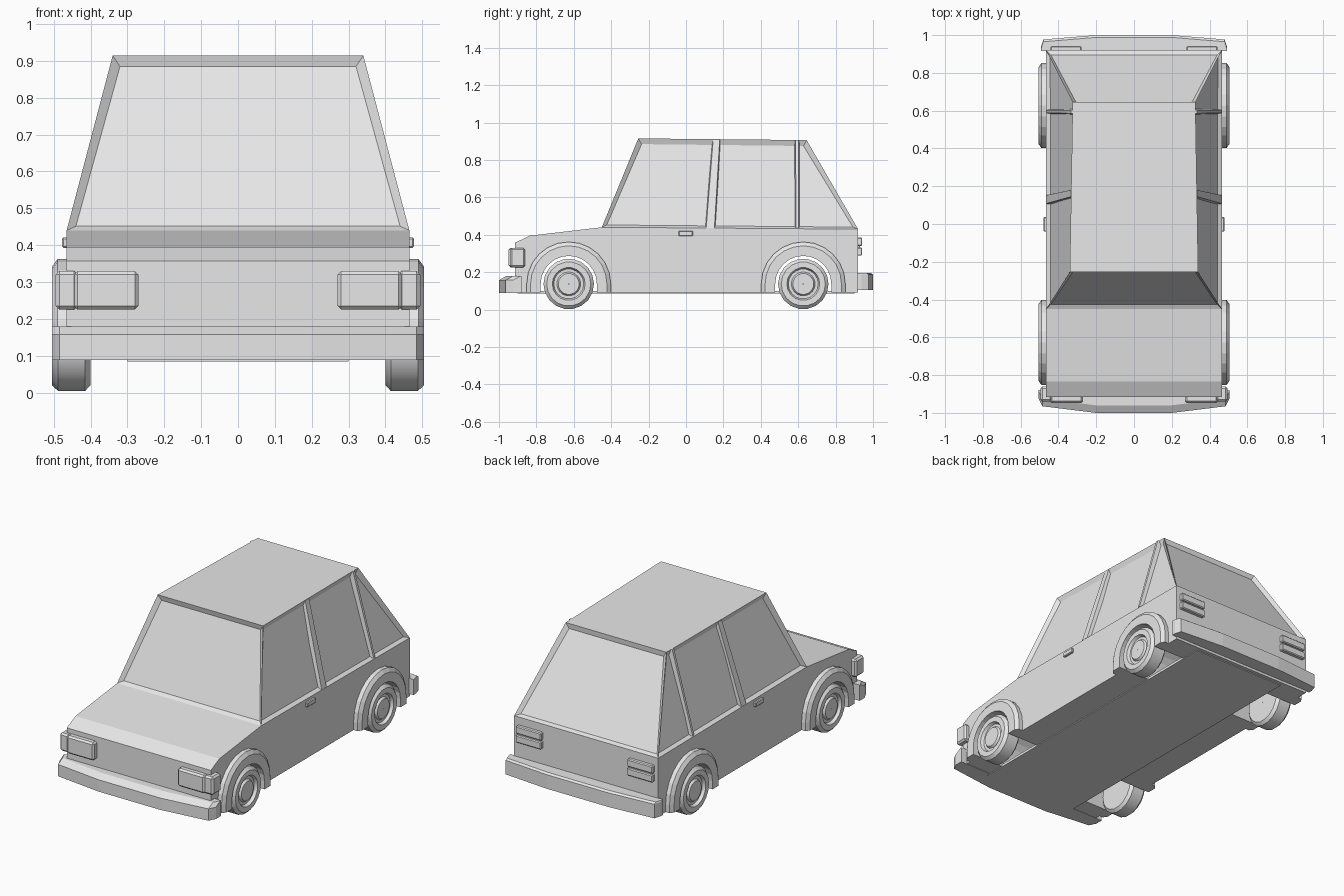
import bpy, bmesh
from math import sin, cos, pi

if "Cube" in bpy.data.objects:
    bpy.data.objects.remove(bpy.data.objects["Cube"], do_unlink=True)

grey = bpy.data.materials.new("plain grey")
grey.use_nodes = True
grey.diffuse_color = (0.8, 0.8, 0.8, 1)
grey.node_tree.nodes["Principled BSDF"].inputs["Base Color"].default_value = (0.8, 0.8, 0.8, 1)


def finish(name, bm, mirror=False, bevel=0, smooth=False):
    bmesh.ops.recalc_face_normals(bm, faces=bm.faces)
    mesh = bpy.data.meshes.new(name)
    bm.to_mesh(mesh)
    bm.free()
    mesh.materials.append(grey)
    obj = bpy.data.objects.new(name, mesh)
    bpy.context.collection.objects.link(obj)
    if bevel:
        mod = obj.modifiers.new("bevel", "BEVEL")
        mod.width, mod.segments = bevel, 1
    if mirror:
        obj.modifiers.new("mirror", "MIRROR").use_mirror_merge = False
    if smooth:
        bpy.ops.object.select_all(action="DESELECT")
        obj.select_set(True)
        bpy.context.view_layer.objects.active = obj
        bpy.ops.object.shade_smooth_by_angle(angle=pi / 6)
    return obj


def loft(sections, ring=False):
    """Skin closed cross-sections; cap the ends unless they form a ring."""
    bm = bmesh.new()
    rows = [[bm.verts.new(p) for p in s] for s in sections]
    pairs = list(zip(rows, rows[1:])) + ([(rows[-1], rows[0])] if ring else [])
    for a, b in pairs:
        for i in range(len(a)):
            j = (i + 1) % len(a)
            bm.faces.new((a[i], a[j], b[j], b[i]))
    if not ring:
        bm.faces.new(rows[0])
        bm.faces.new(rows[-1])
    return bm


def box(name, x, y, z, mirror=True, bevel=0):
    sections = [[(u, y[0], z[0]), (u, y[1], z[0]), (u, y[1], z[1]), (u, y[0], z[1])] for u in x]
    return finish(name, loft(sections), mirror, bevel)


AXLES = {"front": -0.627, "rear": 0.627}
HUB, FLOOR, HALF = 0.137, 0.09, 0.465


def arch(r, centre, n=12):
    """Wheel arch outline from front foot to rear foot."""
    pts = [(centre - r * cos(pi * i / n), HUB + r * sin(pi * i / n)) for i in range(n + 1)]
    return [(centre - r, FLOOR)] + pts + [(centre + r, FLOOR)]


# Lower body: side outline with wheel openings, extruded across
outline = [(0.92, FLOOR), (0.92, 0.43), (-0.45, 0.44), (-0.835, 0.395), (-0.915, 0.357), (-0.915, FLOOR)]
outline += arch(0.15, AXLES["front"]) + arch(0.15, AXLES["rear"])
finish("lower_body", loft([[(x, y, z) for y, z in outline] for x in (-HALF, HALF)]))
box("floor_pan", (-0.3, 0.3), (-0.9, 0.9), (0.085, 0.1), mirror=False)

# Cabin with recessed glass on all four sides
base = [(-HALF, -0.45, 0.44), (HALF, -0.45, 0.44), (HALF, 0.92, 0.43), (-HALF, 0.92, 0.43)]
roof = [(-0.34, -0.255, 0.915), (0.34, -0.255, 0.915), (0.325, 0.645, 0.906), (-0.325, 0.645, 0.906)]
bm = loft([base, roof])
bmesh.ops.recalc_face_normals(bm, faces=bm.faces)
sides = [f for f in bm.faces if abs(f.normal.z) < 0.9]
bmesh.ops.inset_individual(bm, faces=sides, thickness=0.032, depth=-0.018)
finish("cabin", bm)


# Window pillars, leaning with the cabin sides
def pillar(name, low, high):
    sections = []
    for (y0, y1), z, t in ((low, 0.437, 0), (high, 0.906, 1)):
        x = HALF - 0.132 * t
        sections.append([(x - 0.035, y0, z), (x, y0 + 0.008, z), (x, y1 - 0.008, z), (x - 0.035, y1, z)])
    finish(name, loft(sections), mirror=True)


pillar("middle_pillar", (0.1, 0.16), (0.137, 0.188))
pillar("rear_pillar", (0.58, 0.61), (0.578, 0.61))

# Wheels and arch flares
tyre = [(0.002, 0.4), (0.118, 0.4), (0.135, 0.415), (0.135, 0.488), (0.118, 0.505),
        (0.088, 0.505), (0.08, 0.488), (0.064, 0.488), (0.056, 0.5), (0.002, 0.5)]
flare = [(0.225, 0.46), (0.225, 0.49), (0.204, 0.505), (0.15, 0.505), (0.15, 0.44)]
for place, cy in AXLES.items():
    turns = [2 * pi * i / 18 for i in range(18)]
    rings = [[(x, cy + r * cos(a), HUB + r * sin(a)) for r, x in tyre] for a in turns]
    finish(place + "_wheel", loft(rings, ring=True), mirror=True, smooth=True)
    curves = [[(x, y, z) for y, z in arch(r, cy)] for r, x in flare]
    finish(place + "_arch_flare", loft(list(zip(*curves))), mirror=True)


# Bumpers, bowed in plan
def bumper(name, stations, inner, low, lip, top, slope):
    stations = [(-x, y) for x, y in stations] + stations[::-1]
    sections = [[(x, y, low), (x, y, lip), (x, y + slope, top), (x, inner, top), (x, inner, low)]
                for x, y in stations]
    finish(name, loft(sections))


bumper("front_bumper", [(0.505, -0.925), (0.485, -0.965), (0.2, -1)], -0.88, 0.088, 0.157, 0.18, 0.04)
bumper("rear_bumper", [(0.492, 0.938), (0.48, 0.977), (0.2, 1)], 0.915, 0.105, 0.187, 0.196, -0.012)

# Lamps and door handles
box("headlamp", (0.27, 0.445), (-0.948, -0.9), (0.225, 0.33), bevel=0.01)
box("corner_lamp", (0.435, 0.495), (-0.94, -0.86), (0.225, 0.33), bevel=0.01)
box("tail_lamp_back", (0.285, 0.435), (0.91, 0.93), (0.295, 0.378))
box("tail_lamp_lower", (0.278, 0.442), (0.91, 0.942), (0.288, 0.332), bevel=0.005)
box("tail_lamp_upper", (0.278, 0.442), (0.91, 0.942), (0.34, 0.384), bevel=0.005)
box("door_handle", (0.45, 0.478), (-0.04, 0.037), (0.393, 0.421), bevel=0.004)
